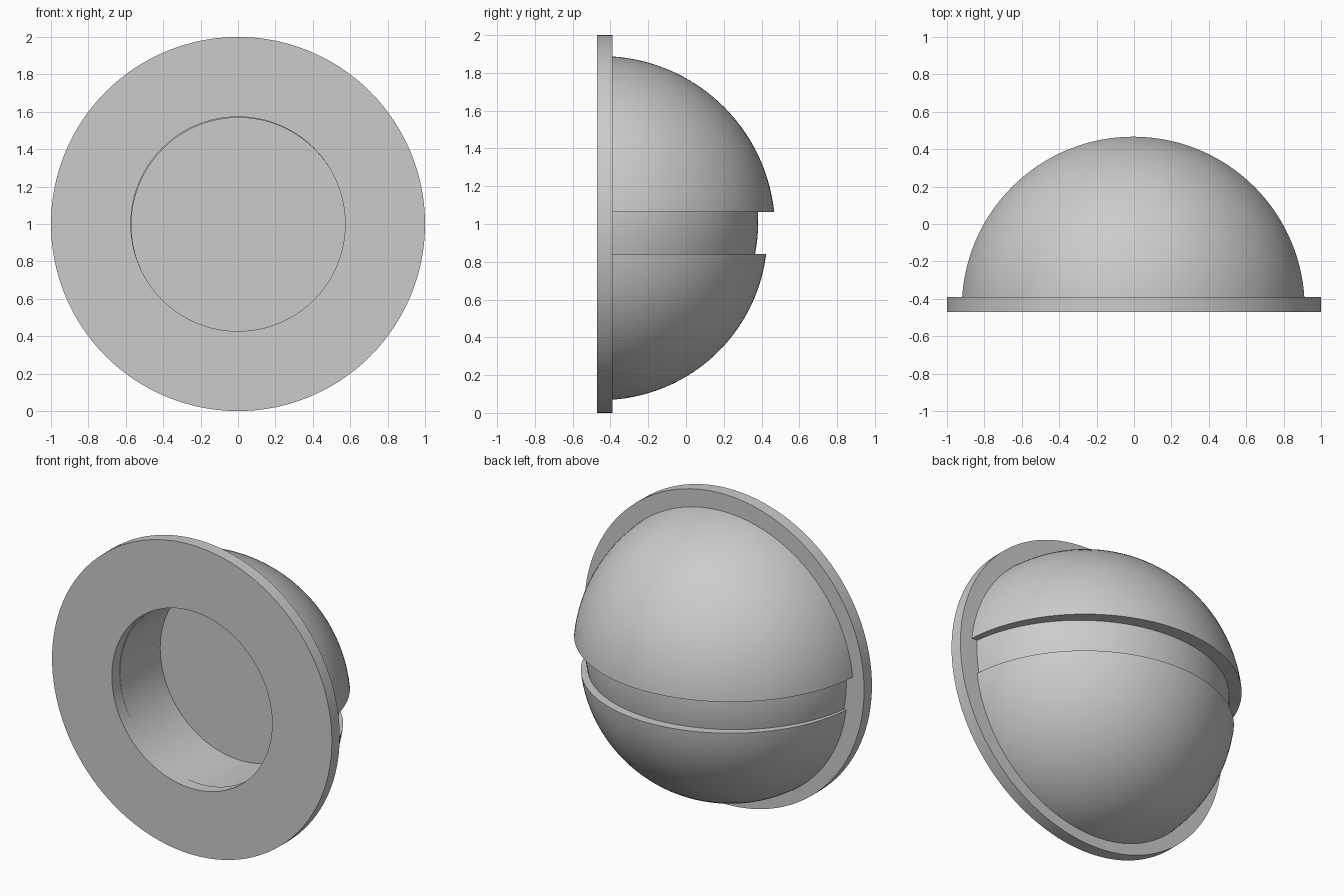
import bpy, bmesh, math
from mathutils import Matrix, Vector

old = bpy.data.objects.get("Cube")
if old:
    bpy.data.objects.remove(old, do_unlink=True)

grey = bpy.data.materials.new("plain grey")
grey.use_nodes = True
grey.diffuse_color = (0.6, 0.6, 0.6, 1)
grey.node_tree.nodes["Principled BSDF"].inputs["Base Color"].default_value = (0.6, 0.6, 0.6, 1)

FRONT, BACK, FLOOR = -0.47, -0.39, 0.02   # flange faces and pocket floor along y
SLOT_TOP, SLOT_BOTTOM = 1.063, 0.84
HOLE = 0.573


def add_object(name, bm):
    bmesh.ops.recalc_face_normals(bm, faces=bm.faces)
    mesh = bpy.data.meshes.new(name)
    bm.to_mesh(mesh)
    bm.free()
    mesh.materials.append(grey)
    obj = bpy.data.objects.new(name, mesh)
    bpy.context.collection.objects.link(obj)
    return obj


def cylinder(name, radius, y0, y1, x=0, z=1):
    bm = bmesh.new()
    place = Matrix.Translation((x, (y0 + y1) / 2, z)) @ Matrix.Rotation(math.pi / 2, 4, "X")
    bmesh.ops.create_cone(bm, cap_ends=True, segments=128, radius1=radius,
                          radius2=radius, depth=y1 - y0, matrix=place)
    return add_object(name, bm)


def ball_part(name, centre, radius, cuts):
    """Ball trimmed and capped by planes; each cut is (point, outward normal)."""
    bm = bmesh.new()
    bmesh.ops.create_uvsphere(bm, u_segments=128, v_segments=64, radius=radius,
                              matrix=Matrix.Translation(centre))
    for point, normal in cuts:
        geom = bm.verts[:] + bm.edges[:] + bm.faces[:]
        cut = bmesh.ops.bisect_plane(bm, geom=geom, plane_co=point,
                                     plane_no=normal, clear_outer=True)
        rim = [e for e in cut["geom_cut"] if isinstance(e, bmesh.types.BMEdge)]
        bmesh.ops.edgeloop_fill(bm, edges=rim)
    return add_object(name, bm)


def carve(obj, cutter):
    mod = obj.modifiers.new("pocket", "BOOLEAN")
    mod.operation = "DIFFERENCE"
    mod.solver = "EXACT"
    mod.object = cutter


base = (Vector((0, BACK, 0)), Vector((0, -1, 0)))
up, down = Vector((0, 0, 1)), Vector((0, 0, -1))
top_edge, low_edge = Vector((0, 0, SLOT_TOP)), Vector((0, 0, SLOT_BOTTOM))

# Flange ring and the three dome pieces
flange = cylinder("flange", 1, FRONT, BACK)
upper = ball_part("upper_dome", (-0.004, -0.45, 0.967), 0.922, [base, (top_edge, down)])
lower = ball_part("lower_dome", (0, -0.45, 0.949), 0.881, [base, (low_edge, up)])
core = ball_part("slot_core", (0, -0.498, 1.01), 0.88,
                 [base, (top_edge, up), (low_edge, down)])

# Round pocket through the flange into the dome
flange_cutter = cylinder("flange_hole_cutter", HOLE, FRONT - 0.1, BACK + 0.1)
dome_cutter = cylinder("pocket_cutter", HOLE, FRONT - 0.1, FLOOR, 0.003, 0.995)
for cutter in (flange_cutter, dome_cutter):
    cutter.hide_render = True
    cutter.display_type = "WIRE"
carve(flange, flange_cutter)
for part in (upper, lower, core):
    carve(part, dome_cutter)

# Apply the cuts, then smooth the round faces and keep the rims sharp
bpy.context.view_layer.update()
graph = bpy.context.evaluated_depsgraph_get()
parts = (flange, upper, lower, core)
carved = [bpy.data.meshes.new_from_object(p.evaluated_get(graph)) for p in parts]
for part, mesh in zip(parts, carved):
    part.modifiers.clear()
    part.data = mesh
for cutter in (flange_cutter, dome_cutter):
    bpy.data.objects.remove(cutter, do_unlink=True)
bpy.ops.object.select_all(action="DESELECT")
for part in parts:
    part.select_set(True)
bpy.context.view_layer.objects.active = flange
bpy.ops.object.shade_smooth_by_angle(angle=math.radians(30))
